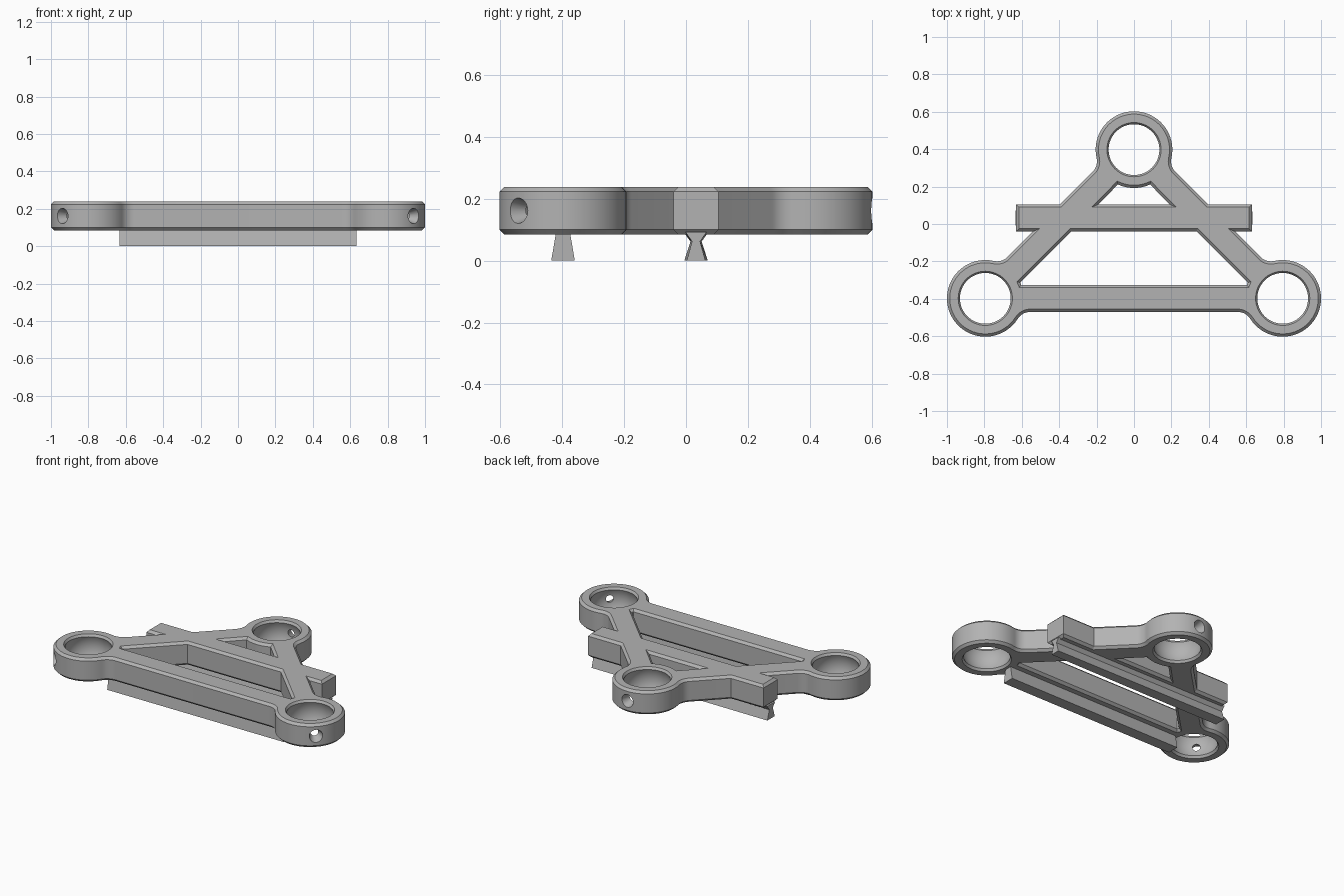
import bpy, bmesh
from math import pi, sin, cos, atan2, sqrt, radians
from mathutils import Vector, Matrix
from mathutils.geometry import tessellate_polygon

cube = bpy.data.objects.get("Cube")
if cube:
    bpy.data.objects.remove(cube, do_unlink=True)

Z0, Z1, CHAMFER = 0.085, 0.238, 0.015   # plate bottom, top, edge chamfer
RING, BORE, SOCKET = 0.205, 0.135, 0.149  # ring outside, bore lip, socket sphere
HALF, FILLET = 0.0725, 0.08             # half bar width, bar-to-ring fillet
MID = (Z0 + Z1) / 2
SIDE = Vector((0.795, -0.3975))
BACK = Vector((0, 0.3975))
DIAG = Vector((-1, 1)).normalized()

grey = bpy.data.materials.new("plain_grey")
grey.use_nodes = True
grey.diffuse_color = (0.45, 0.45, 0.45, 1)
grey.node_tree.nodes["Principled BSDF"].inputs["Base Color"].default_value = (0.45, 0.45, 0.45, 1)


def make_object(name, bm):
    bmesh.ops.recalc_face_normals(bm, faces=bm.faces)
    mesh = bpy.data.meshes.new(name)
    bm.to_mesh(mesh)
    bm.free()
    mesh.materials.append(grey)
    obj = bpy.data.objects.new(name, mesh)
    bpy.context.collection.objects.link(obj)
    return obj


def select_only(obj):
    bpy.ops.object.select_all(action='DESELECT')
    obj.select_set(True)
    bpy.context.view_layer.objects.active = obj


def arc(center, radius, a0, a1, steps):
    angles = [a0 + (a1 - a0) * i / steps for i in range(steps + 1)]
    return [center + radius * Vector((cos(a), sin(a))) for a in angles]


def fillet(center, along, side):
    """Points from a bar's straight edge round onto its ring."""
    normal = Vector((-along.y, along.x)) * side
    reach = sqrt((RING + FILLET) ** 2 - (HALF + FILLET) ** 2)
    pivot = center + along * reach + normal * (HALF + FILLET)
    a0 = atan2(-normal.y, -normal.x)
    a1 = atan2(center.y - pivot.y, center.x - pivot.x)
    turn = (a1 - a0 + pi) % (2 * pi) - pi
    return arc(pivot, FILLET, a0, a0 + turn, 8)


def ring_between(center, start, end):
    a0 = atan2(start.y - center.y, start.x - center.x)
    a1 = atan2(end.y - center.y, end.x - center.x)
    if a1 < a0:
        a1 += 2 * pi
    return arc(center, RING, a0, a1, max(6, int((a1 - a0) * 11)))[1:-1]


def mirrored(points):
    return [Vector((-p.x, p.y)) for p in reversed(points)]


def offset(loop, distance):
    """Shift a closed loop to its left, with mitred corners."""
    result = []
    for i, p in enumerate(loop):
        d0 = (p - loop[i - 1]).normalized()
        d1 = (loop[(i + 1) % len(loop)] - p).normalized()
        n0, n1 = Vector((-d0.y, d0.x)), Vector((-d1.y, d1.x))
        result.append(p + (n0 + n1) * distance / (1 + n0.dot(n1)))
    return result


# Outer outline: right half, then mirrored
bar_in = fillet(SIDE, Vector((-1, 0)), 1)
diag_out = fillet(SIDE, DIAG, -1)[::-1]
back_in = fillet(BACK, -DIAG, 1)
tip = BACK + Vector((0, RING))
half = bar_in + ring_between(SIDE, bar_in[-1], diag_out[0]) + diag_out
half += [Vector(p) for p in ((0.54, -0.04), (0.63, -0.04), (0.63, 0.105), (0.395, 0.105))]
half += back_in + ring_between(BACK, back_in[-1], tip)
outline = half + [tip] + mirrored(half)

# Openings between the bars (clockwise)
lower = [Vector(p) for p in ((0.335, -0.04), (0.608, -0.313), (0.603, -0.325))]
lower += mirrored(lower)
upper = [Vector((0.19, 0.105)), Vector((-0.19, 0.105))]
upper += arc(BACK, RING, radians(-114.8), radians(-65.2), 14)

# Heights and offsets of each wall
edge_levels = [(Z0, CHAMFER), (Z0 + CHAMFER, 0), (Z1 - CHAMFER, 0), (Z1, CHAMFER)]
lip = Z1 - CHAMFER - MID
bore_levels = [(Z0, 0.01)]
for i in range(13):
    h = lip * (i / 6 - 1)
    bore_levels.append((MID + h, sqrt(SOCKET ** 2 - h ** 2) - BORE))
bore_levels.append((Z1, 0.01))

centers = [SIDE, Vector((-SIDE.x, SIDE.y)), BACK]
walls = [(loop, edge_levels) for loop in (outline, lower, upper)]
walls += [(arc(c, BORE, 2 * pi, 0, 64)[:-1], bore_levels) for c in centers]

# Frame body
bm = bmesh.new()
bottoms, tops = [], []
for loop, levels in walls:
    rows = [[bm.verts.new((p.x, p.y, z)) for p in offset(loop, d)] for z, d in levels]
    n = len(loop)
    for a, b in zip(rows, rows[1:]):
        for i in range(n):
            j = (i + 1) % n
            bm.faces.new((a[i], a[j], b[j], b[i]))
    bottoms.append(rows[0])
    tops.append(rows[-1])
for cap in (bottoms, tops):
    flat = [v for row in cap for v in row]
    for tri in tessellate_polygon([[v.co.copy() for v in row] for row in cap]):
        bm.faces.new([flat[i] for i in tri])
frame = make_object("frame", bm)

# Tapered screw holes pointing out of each ring
bm = bmesh.new()
outward = [Vector((1, -1)).normalized(), Vector((-1, -1)).normalized(), Vector((0, 1))]
for c, d in zip(centers, outward):
    direction = d.to_3d()
    place = Matrix.Translation(c.to_3d() + direction * 0.17 + Vector((0, 0, MID)))
    turn = direction.to_track_quat('Z', 'Y').to_matrix().to_4x4()
    bmesh.ops.create_cone(bm, cap_ends=True, segments=32, radius1=0.014,
                          radius2=0.046, depth=0.1, matrix=place @ turn)
cutter = make_object("screw_hole_cutter", bm)
cutter.hide_render = True
cut = frame.modifiers.new("screw_holes", 'BOOLEAN')
cut.operation = 'DIFFERENCE'
cut.solver = 'EXACT'
cut.object = cutter
select_only(frame)
bpy.ops.object.modifier_apply(modifier=cut.name)
bpy.data.objects.remove(cutter, do_unlink=True)
select_only(frame)
bpy.ops.object.shade_smooth_by_angle(angle=radians(30))


# Dovetail rails under the frame
def rail(name, y, left_profile, right_profile):
    bm = bmesh.new()
    ends = []
    for x, profile in ((-0.633, right_profile), (0.633, left_profile)):
        pts = [(w, z) for w, z in profile] + [(-w, z) for w, z in reversed(profile)]
        ends.append([bm.verts.new((x, y + w, z)) for w, z in pts])
    a, b = ends
    n = len(a)
    for i in range(n):
        j = (i + 1) % n
        bm.faces.new((a[i], a[j], b[j], b[i]))
    bm.faces.new(a)
    bm.faces.new(b)
    return make_object(name, bm)


plain = [(0.038, 0), (0.022, 0.095)]
rail("front_rail", -0.3975, plain, plain)
rail("middle_rail", 0.0325,
     [(0.03, 0), (0.013, 0.062), (0.034, 0.092)],
     [(0.038, 0), (0.018, 0.062), (0.04, 0.092)])
